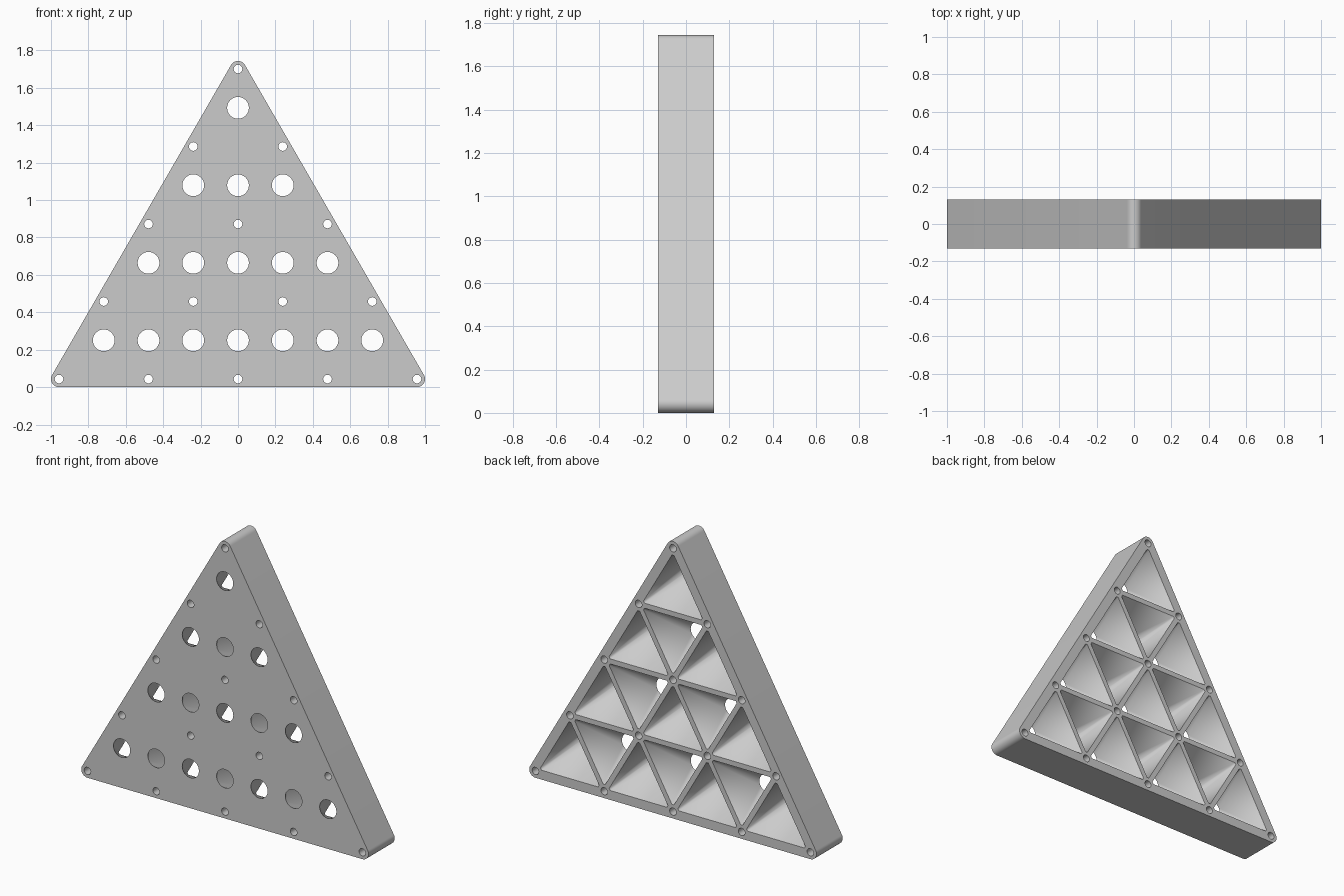
import bpy, bmesh, math
from mathutils import Vector

cube = bpy.data.objects.get("Cube")
if cube:
    bpy.data.objects.remove(cube, do_unlink=True)

ROWS = 4
PITCH = 0.4785                      # side of one cell
ROW_H = PITCH * math.sqrt(3) / 2
CORNER_R, PIN_R, PORT_R = 0.043, 0.023, 0.058
DEPTH = 0.13                        # half thickness
INSET, CHAMFER = 0.016, 0.044       # half rib width, corner cut around pin holes

bm = bmesh.new()
front_edges, back_edges = [], []


def lattice(i, j):
    return Vector(((i + j / 2 - ROWS / 2) * PITCH, CORNER_R + j * ROW_H))


def arc(centre, radius, start, sweep, count):
    return [centre + radius * Vector((math.cos(a), math.sin(a)))
            for a in (math.radians(start + sweep * k / count) for k in range(count + 1))]


def circle(centre, radius, count):
    return arc(centre, radius, 0, 360, count)[:-1]


def ring(points, y, edges):
    """Closed loop of edges in the plane at depth y."""
    verts = [bm.verts.new((p.x, y, p.y)) for p in points]
    for a, b in zip(verts, verts[1:] + verts[:1]):
        edges.append(bm.edges.new((a, b)))
    return verts


def straight_wall(points):
    """Wall running straight from the front plane to the back plane."""
    f = ring(points, -DEPTH, front_edges)
    b = ring(points, DEPTH, back_edges)
    for k in range(len(f)):
        n = (k + 1) % len(f)
        bm.faces.new((f[k], f[n], b[n], b[k]))


def funnel(corners):
    """Triangular opening at the back tapering to a round port in front."""
    centroid = sum(corners, Vector((0, 0))) / 3
    opening = []
    for c in corners:               # counter-clockwise, each corner chamfered
        u = (centroid - c).normalized()
        side = Vector((-u.y, u.x)) * (CHAMFER - 2 * INSET) * math.tan(math.pi / 6)
        opening += [c + u * CHAMFER + side, c + u * CHAMFER - side]
    zs = [c.y for c in corners]
    centre = Vector((centroid.x, (min(zs) + max(zs)) / 2))
    count = 48
    port = ring(circle(centre, PORT_R, count), -DEPTH, front_edges)
    back = ring(opening, DEPTH, back_edges)

    def support(k):
        a = 2 * math.pi * (k + 0.5) / count
        d = Vector((math.cos(a), math.sin(a)))
        return max(range(len(opening)), key=lambda m: opening[m].dot(d))

    s = support(-1)
    for k in range(count):
        target = support(k)
        while s != target:          # flat side facing one opening edge
            n = (s + 1) % len(back)
            bm.faces.new((port[k], back[s], back[n]))
            s = n
        bm.faces.new((port[k], port[(k + 1) % count], back[s]))


# Rounded triangular outline
outline = []
for (i, j), start in (((0, 0), 150), ((ROWS, 0), 270), ((0, ROWS), 30)):
    outline += arc(lattice(i, j), CORNER_R, start, 120, 16)
straight_wall(outline)

# Pin holes at the lattice points
for j in range(ROWS + 1):
    for i in range(ROWS + 1 - j):
        straight_wall(circle(lattice(i, j), PIN_R, 24))

# Funnels in the upright and inverted cells
for j in range(ROWS):
    for i in range(ROWS - j):
        funnel([lattice(i, j), lattice(i + 1, j), lattice(i, j + 1)])
        if i < ROWS - j - 1:
            funnel([lattice(i + 1, j), lattice(i + 1, j + 1), lattice(i, j + 1)])

# Front plate and back rib faces
for edges, direction in ((front_edges, -1), (back_edges, 1)):
    bmesh.ops.triangle_fill(bm, edges=edges, use_beauty=True, use_dissolve=False,
                            normal=(0, direction, 0))
bmesh.ops.recalc_face_normals(bm, faces=bm.faces[:])

mesh = bpy.data.meshes.new("funnel_panel")
bm.to_mesh(mesh)
bm.free()
panel = bpy.data.objects.new("funnel_panel", mesh)
bpy.context.collection.objects.link(panel)

grey = bpy.data.materials.new("light_grey")
grey.use_nodes = True
colour = (0.6, 0.6, 0.6, 1)
grey.diffuse_color = colour
grey.node_tree.nodes["Principled BSDF"].inputs["Base Color"].default_value = colour
mesh.materials.append(grey)

bpy.ops.object.select_all(action="DESELECT")
panel.select_set(True)
bpy.context.view_layer.objects.active = panel
bpy.ops.object.shade_smooth_by_angle(angle=math.radians(30))
